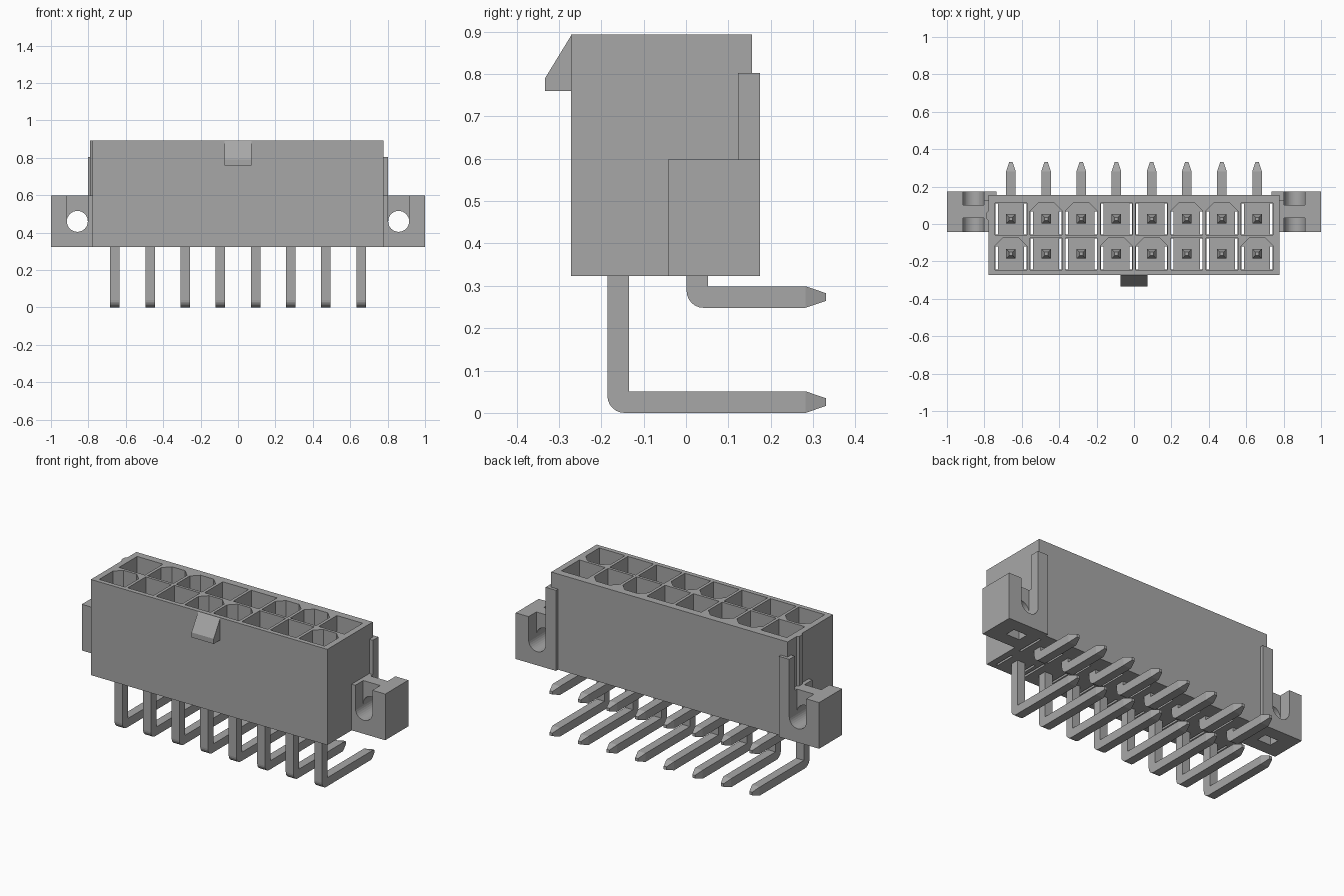
import bpy, bmesh, math
from mathutils import Vector

if "Cube" in bpy.data.objects:
    bpy.data.objects.remove(bpy.data.objects["Cube"], do_unlink=True)

grey = bpy.data.materials.new("plain grey")
grey.use_nodes = True
COLOUR = (0.39, 0.39, 0.39, 1)
grey.diffuse_color = COLOUR
grey.node_tree.nodes["Principled BSDF"].inputs["Base Color"].default_value = COLOUR


def prism(bm, points, offset):
    """Extrude a closed planar outline along an offset."""
    face = bm.faces.new([bm.verts.new(p) for p in points])
    result = bmesh.ops.extrude_face_region(bm, geom=[face])
    verts = [v for v in result["geom"] if isinstance(v, bmesh.types.BMVert)]
    bmesh.ops.translate(bm, verts=verts, vec=Vector(offset))


def box(bm, x0, x1, y0, y1, z0, z1):
    prism(bm, [(x0, y0, z0), (x1, y0, z0), (x1, y1, z0), (x0, y1, z0)], (0, 0, z1 - z0))


def finish(bm, name):
    bmesh.ops.recalc_face_normals(bm, faces=bm.faces)
    mesh = bpy.data.meshes.new(name)
    bm.to_mesh(mesh)
    bm.free()
    mesh.materials.append(grey)
    obj = bpy.data.objects.new(name, mesh)
    bpy.context.collection.objects.link(obj)
    return obj


def cut(obj, cutters):
    """Subtract each cutter in turn, keep the result and drop the cutters."""
    for c in cutters:
        c.hide_render = True
        mod = obj.modifiers.new("cut", "BOOLEAN")
        mod.operation = "DIFFERENCE"
        mod.solver = "EXACT"
        mod.object = c
    bpy.context.view_layer.update()
    evaluated = obj.evaluated_get(bpy.context.evaluated_depsgraph_get())
    mesh = bpy.data.meshes.new_from_object(evaluated)
    obj.modifiers.clear()
    obj.data = mesh
    for c in cutters:
        bpy.data.objects.remove(c, do_unlink=True)


PITCH = 0.188
COLUMNS = [(i - 3.5) * PITCH for i in range(8)]
ROWS = [-0.16, 0.027]
BOTTOM, TOP, FLOOR = 0.323, 0.893, 0.40
H = 0.085            # half width of a cell

# Housing shell
bm = bmesh.new()
box(bm, -0.779, 0.779, -0.272, 0.156, BOTTOM, TOP)
housing = finish(bm, "housing")

# Cells: square or with chamfered back corners, in a paired pattern
cells, slits = bmesh.new(), bmesh.new()
for r, y in enumerate(ROWS):
    for i, x in enumerate(COLUMNS):
        chamfered = (i % 4 in (1, 2)) == (r == 1)
        c = 0.042 if chamfered else 0
        outline = [(x - H, y - H), (x + H, y - H)]
        if chamfered:
            outline += [(x + H, y + H - c), (x + H - c, y + H),
                        (x - H + c, y + H), (x - H, y + H - c)]
        else:
            outline += [(x + H, y + H), (x - H, y + H)]
        prism(cells, [(px, py, FLOOR) for px, py in outline], (0, 0, 0.6))
        # narrow through slots beside each contact
        for s in (-1, 1):
            a, b = sorted((x + s * 0.070, x + s * 0.083))
            box(slits, a, b, y - H + 0.002, y + H - 0.002 - c, 0.2, FLOOR + 0.05)
cut(housing, [finish(cells, "cell_cutter"), finish(slits, "slit_cutter")])

# Latch on the front
bm = bmesh.new()
prism(bm, [(-0.073, y, z) for y, z in
           ((-0.27, 0.893), (-0.333, 0.79), (-0.333, 0.76), (-0.27, 0.76))], (0.146, 0, 0))
finish(bm, "latch_ramp")

# Small keying ridge on one end
bm = bmesh.new()
prism(bm, [(x, y, BOTTOM) for x, y in
           ((-0.775, 0.015), (-0.79, 0.03), (-0.79, 0.06), (-0.775, 0.075))],
      (0, 0, TOP - BOTTOM))
finish(bm, "keying_ridge")

# Mounting ears and back corner ribs, one pair per side
for side, label in ((1, "left"), (-1, "right")):
    def sbox(bm, x0, x1, *rest):
        box(bm, *sorted((side * x0, side * x1)), *rest)

    bm = bmesh.new()
    sbox(bm, 0.735, 0.803, 0.123, 0.175, BOTTOM, 0.803)
    finish(bm, label + "_corner_rib")

    bm = bmesh.new()
    sbox(bm, 0.775, 1.0, -0.042, 0.175, BOTTOM, 0.598)
    ear = finish(bm, label + "_mounting_ear")

    # U slots in front of and behind a central web
    cx, cz, rad = side * 0.859, 0.46, 0.056
    arc = [(cx + rad * math.cos(math.pi * (1 + k / 16)),
            cz + rad * math.sin(math.pi * (1 + k / 16))) for k in range(17)]
    outline = [(cx - rad, 0.7)] + arc + [(cx + rad, 0.7)]
    slots = bmesh.new()
    for y0, y1 in ((-0.1, 0.032), (0.102, 0.25)):
        prism(slots, [(x, y0, z) for x, z in outline], (0, y1 - y0, 0))
    # screw hole through the web
    hole = bmesh.new()
    ring = [2 * math.pi * k / 32 for k in range(32)]
    prism(hole, [(cx + rad * math.cos(a), -0.1, cz + rad * math.sin(a)) for a in ring],
          (0, 0.35, 0))
    # blind pocket underneath
    pocket = bmesh.new()
    sbox(pocket, 0.815, 0.903, 0.036, 0.098, 0.2, 0.39)
    cut(ear, [finish(slots, "slot_cutter"), finish(hole, "hole_cutter"),
              finish(pocket, "pocket_cutter")])


def contact(name, x, y, z):
    """Bent square pin: vertical leg at y, horizontal leg resting at height z."""
    w, top, tip, rad = 0.0255, 0.68, 0.331, 0.04
    # each ring: inner (y, z), outer (y, z), half width in x
    rings = [((y + 0.009, top), (y - 0.009, top), 0.009),
             ((y + w, top - 0.05), (y - w, top - 0.05), w)]
    for k in range(7):
        a = math.pi + k * math.pi / 12
        outer = (y - w + rad + rad * math.cos(a), z + rad + rad * math.sin(a))
        rings.append(((y + w, z + 2 * w), outer, w))
    rings += [((0.282, z + 2 * w), (0.282, z), w),
              ((tip, z + w + 0.009), (tip, z + w - 0.009), 0.009)]
    bm = bmesh.new()
    loops = []
    for inner, outer, h in rings:
        loops.append([bm.verts.new((x + sx * h, *p)) for sx, p in
                      ((-1, inner), (1, inner), (1, outer), (-1, outer))])
    for a, b in zip(loops, loops[1:]):
        for k in range(4):
            n = (k + 1) % 4
            bm.faces.new((a[k], a[n], b[n], b[k]))
    bm.faces.new(loops[0])
    bm.faces.new(loops[-1])
    bmesh.ops.remove_doubles(bm, verts=bm.verts, dist=1e-5)
    finish(bm, name)


# Two rows of contacts
for i, x in enumerate(COLUMNS):
    contact(f"front_contact_{i + 1}", x, ROWS[0], 0.0)
    contact(f"back_contact_{i + 1}", x, ROWS[1], 0.248)
